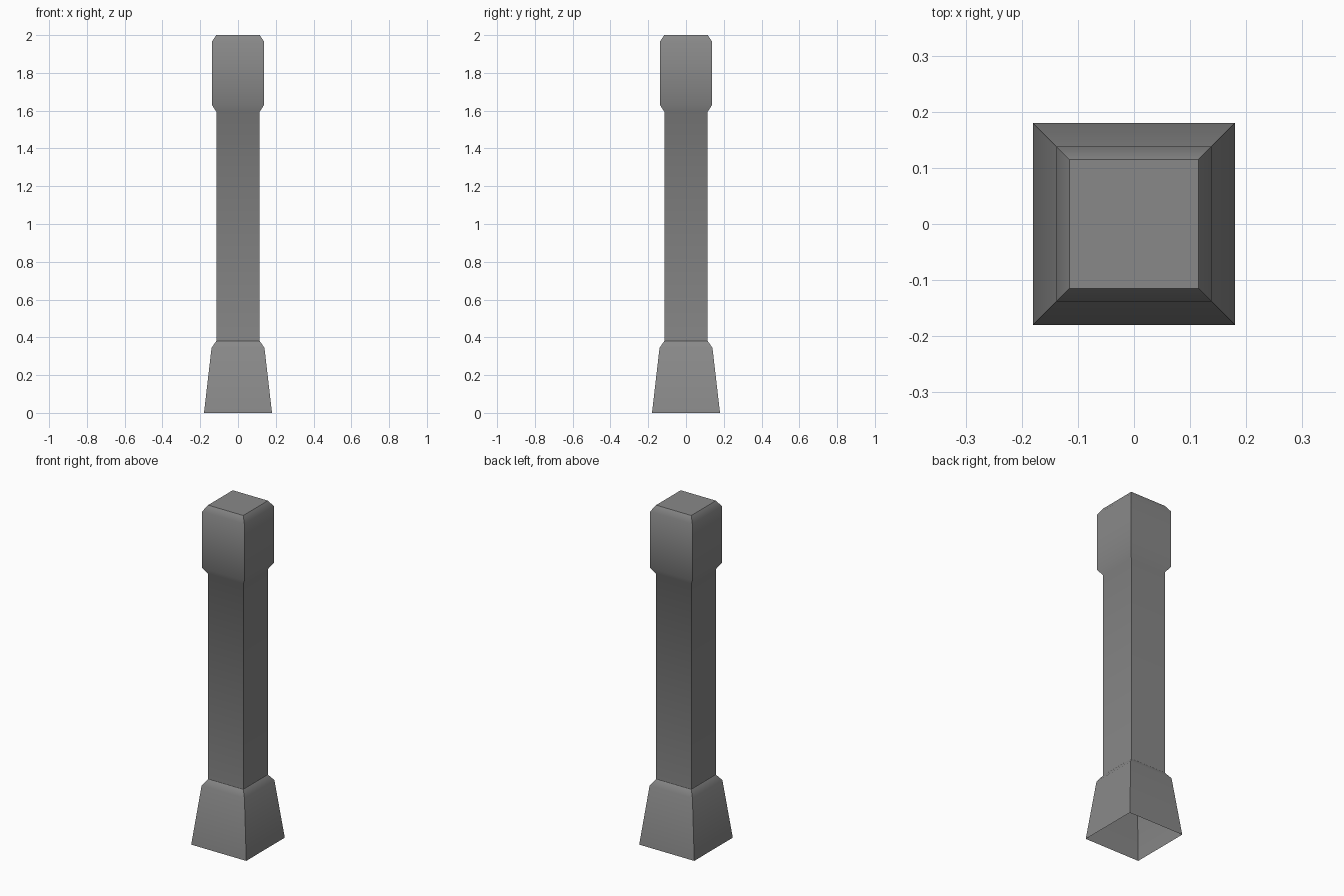
import bpy
import bmesh

cube = bpy.data.objects.get("Cube")
if cube:
    bpy.data.objects.remove(cube, do_unlink=True)

# Single stone grey
stone = bpy.data.materials.new("stone_grey")
stone.use_nodes = True
grey = (0.25, 0.25, 0.25, 1.0)
stone.diffuse_color = grey
shader = stone.node_tree.nodes["Principled BSDF"]
shader.inputs["Base Color"].default_value = grey
shader.inputs["Roughness"].default_value = 0.8


def square_loft(name, profile, close_top=False):
    """Stack square sections given as (half width, height)."""
    bm = bmesh.new()
    corners = ((-1, -1), (1, -1), (1, 1), (-1, 1))
    rings = [[bm.verts.new((sx * w, sy * w, z)) for sx, sy in corners]
             for w, z in profile]
    for low, high in zip(rings, rings[1:]):
        for i in range(4):
            j = (i + 1) % 4
            bm.faces.new((low[i], low[j], high[j], high[i]))
            # Upright corners stay sharp, chamfers blend smoothly
            bm.edges.get((low[i], high[i])).smooth = False
    if close_top:
        top = bm.faces.new(rings[-1])
        for edge in top.edges:
            edge.smooth = False
    for face in bm.faces:
        face.smooth = True
    mesh = bpy.data.meshes.new(name)
    bm.to_mesh(mesh)
    bm.free()
    mesh.materials.append(stone)
    obj = bpy.data.objects.new(name, mesh)
    bpy.context.collection.objects.link(obj)
    return obj


# Flared foot, open underneath, with a chamfered shoulder
square_loft("base", [(0.18, 0), (0.14, 0.345), (0.115, 0.38)])

# Straight shaft running into the chamfered block at the top
square_loft("shaft_and_cap",
            [(0.115, 0.38), (0.115, 1.595), (0.138, 1.63),
             (0.138, 1.965), (0.115, 2)], close_top=True)
